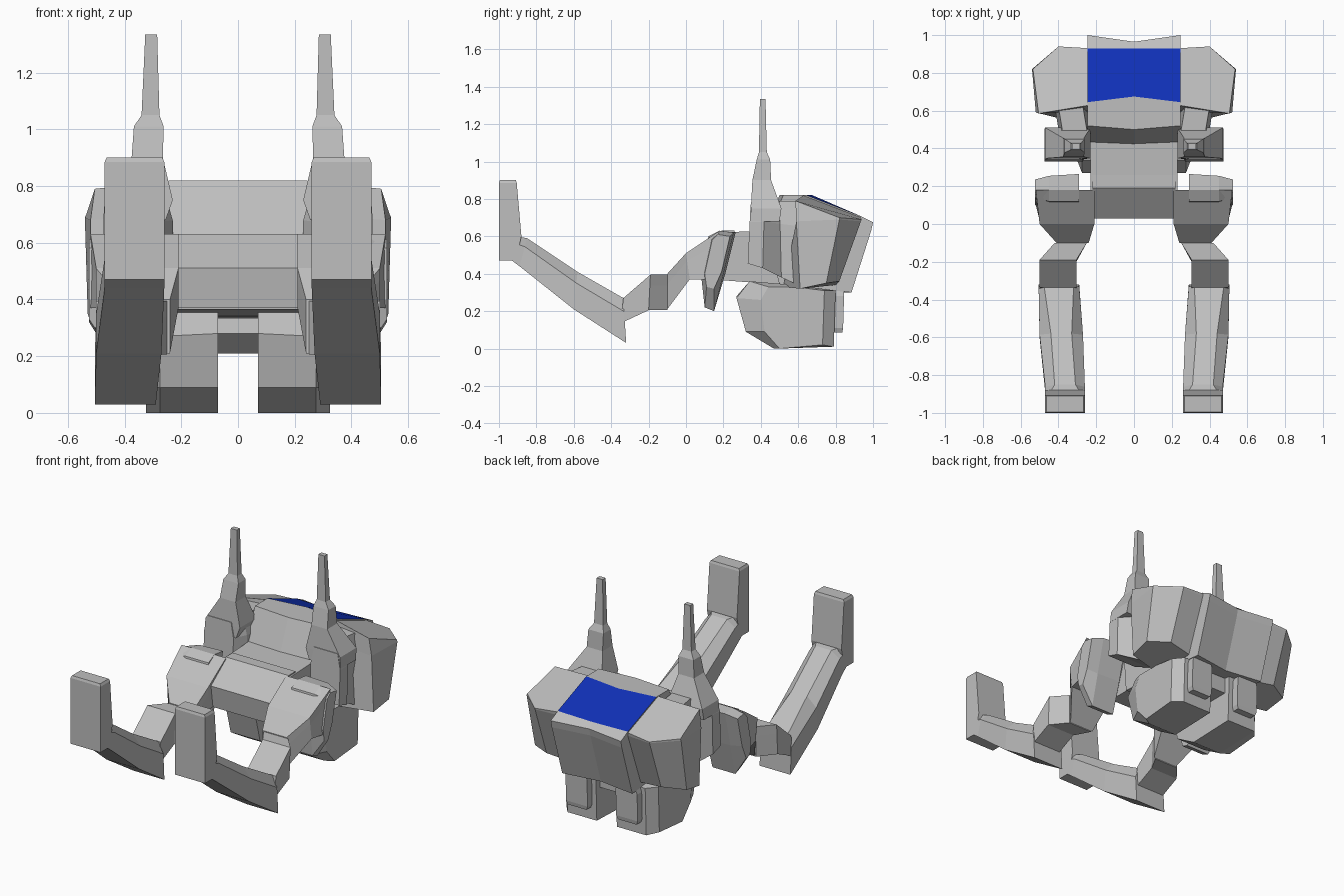
import bpy, bmesh


def material(name, rgb):
    m = bpy.data.materials.new(name)
    m.diffuse_color = (*rgb, 1)
    return m


GREY = material("armour grey", (0.52, 0.52, 0.52))
BLUE = material("deep blue", (0.005, 0.03, 0.47))


def loft(name, rings, mirror=True):
    """Skin a list of equal-length point rings and cap both ends."""
    bm = bmesh.new()
    loops = [[bm.verts.new(p) for p in ring] for ring in rings]
    n = len(loops[0])
    for a, b in zip(loops, loops[1:]):
        for i in range(n):
            j = (i + 1) % n
            bm.faces.new((a[i], a[j], b[j], b[i]))
    bm.faces.new(loops[0])
    bm.faces.new(loops[-1])
    bmesh.ops.recalc_face_normals(bm, faces=bm.faces)
    me = bpy.data.meshes.new(name)
    bm.to_mesh(me)
    bm.free()
    ob = bpy.data.objects.new(name, me)
    bpy.context.collection.objects.link(ob)
    me.materials.append(GREY)
    if mirror:
        ob.modifiers.new("mirror", 'MIRROR').use_mirror_merge = False
    return ob


def stack(name, levels, mirror=True):
    """Rectangular sections stacked upwards: (z, x0, x1, y0, y1)."""
    return loft(name, [[(x0, y0, z), (x1, y0, z), (x1, y1, z), (x0, y1, z)]
                       for z, x0, x1, y0, y1 in levels], mirror)


def limb(name, rows):
    """Six-sided limb: (y_low, z_low, y_top, z_top, x0, x1, top_inset)."""
    rings = []
    for yb, zb, yt, zt, x0, x1, s in rows:
        ym, zm = yb + (yt - yb) * 0.7, zb + (zt - zb) * 0.7
        rings.append([(x0, yb, zb), (x1, yb, zb), (x1, ym, zm),
                      (x1 - s, yt, zt), (x0 + s, yt, zt), (x0, ym, zm)])
    return loft(name, rings)


def across(name, profiles, mirror=False):
    """Side profiles (y, z) placed at given x positions."""
    return loft(name, [[(x, y, z) for y, z in prof] for x, prof in profiles], mirror)


# Feet with a thin bevelled sole
stack("foot", [(0.47, 0.26, 0.47, -1, -0.91), (0.60, 0.26, 0.47, -1, -0.88),
               (0.885, 0.26, 0.47, -1, -0.905), (0.90, 0.267, 0.463, -0.995, -0.91)])

# Shins ending in a knee spike
limb("shin", [(-0.93, 0.47, -0.90, 0.60, 0.26, 0.47, 0.02),
              (-0.89, 0.44, -0.85, 0.59, 0.26, 0.47, 0.05),
              (-0.60, 0.21, -0.58, 0.41, 0.27, 0.50, 0.06),
              (-0.32, 0.03, -0.335, 0.27, 0.29, 0.505, 0.03)])

# Knee joints and thighs
limb("knee", [(-0.35, 0.135, -0.335, 0.27, 0.305, 0.50, 0),
              (-0.20, 0.205, -0.19, 0.395, 0.305, 0.50, 0),
              (-0.10, 0.205, -0.10, 0.395, 0.25, 0.42, 0)])
limb("thigh", [(-0.10, 0.21, -0.10, 0.40, 0.24, 0.41, 0),
               (0.02, 0.37, 0.00, 0.51, 0.21, 0.50, 0),
               (0.10, 0.37, 0.18, 0.63, 0.21, 0.52, 0)])

# Hip bar, waist and hip plates
HIP = [(0.03, 0.51), (0.19, 0.63), (0.26, 0.63), (0.25, 0.37), (0.05, 0.37)]
across("hip_bar", [(-0.22, HIP), (0.22, HIP)])
WAIST = [(0.18, 0.62), (0.45, 0.632), (0.52, 0.60), (0.52, 0.34), (0.20, 0.365)]
across("waist", [(-0.23, WAIST), (0.23, WAIST)])
across("hip_plate", [
    (0.29, [(0.12, 0.60), (0.18, 0.63), (0.265, 0.62), (0.21, 0.40), (0.15, 0.20), (0.10, 0.22), (0.08, 0.40)]),
    (0.45, [(0.12, 0.60), (0.18, 0.63), (0.255, 0.62), (0.20, 0.40), (0.15, 0.20), (0.10, 0.22), (0.08, 0.40)]),
    (0.525, [(0.14, 0.58), (0.17, 0.61), (0.235, 0.60), (0.19, 0.41), (0.15, 0.32), (0.11, 0.33), (0.10, 0.40)])],
    True)

# Chest with a blue panel on its sloping top
SIDE = [(0.43, 0.62), (0.52, 0.82), (0.645, 0.82), (0.93, 0.71),
        (1.0, 0.675), (0.99, 0.63), (0.885, 0.30), (0.50, 0.34)]
MID = [(0.42, 0.62), (0.50, 0.82), (0.675, 0.82), (0.93, 0.705),
       (0.965, 0.675), (0.955, 0.63), (0.85, 0.30), (0.50, 0.34)]
chest = across("chest", [(-0.245, SIDE), (0, MID), (0.245, SIDE)])
chest.data.materials.append(BLUE)
for f in chest.data.polygons:
    if f.normal.z > 0.7 and 0.7 < f.center.y < 0.92:
        f.material_index = 1

# Shoulder armour
loft("shoulder", [
    [(0.23, 0.52, 0.33), (0.52, 0.61, 0.32), (0.53, 0.75, 0.35), (0.40, 0.82, 0.36), (0.23, 0.80, 0.34)],
    [(0.23, 0.60, 0.70), (0.52, 0.59, 0.68), (0.54, 0.82, 0.69), (0.40, 0.935, 0.68), (0.23, 0.93, 0.685)],
    [(0.23, 0.63, 0.82), (0.505, 0.585, 0.79), (0.535, 0.82, 0.70), (0.40, 0.94, 0.69), (0.23, 0.93, 0.705)]])

# Upper arms, narrow where they meet the shoulder
limb("upper_arm", [(0.33, 0.455, 0.345, 0.77, 0.27, 0.475, 0.02),
                   (0.41, 0.43, 0.42, 0.785, 0.23, 0.475, 0.03),
                   (0.51, 0.38, 0.50, 0.79, 0.23, 0.40, 0.02),
                   (0.62, 0.33, 0.62, 0.79, 0.25, 0.42, 0.02)])

# Forearms tapering into long barrels
stack("arm_barrel", [(0.68, 0.255, 0.475, 0.345, 0.50), (0.75, 0.23, 0.47, 0.347, 0.51),
                     (0.90, 0.265, 0.375, 0.355, 0.455), (1.01, 0.262, 0.367, 0.378, 0.45),
                     (1.05, 0.277, 0.34, 0.39, 0.432), (1.335, 0.285, 0.327, 0.395, 0.425)])

# Rear pods below the body, with a bridge and small thruster boxes
across("rear_pod", [
    (0.07, [(0.27, 0.28), (0.34, 0.36), (0.58, 0.34), (0.80, 0.31), (0.79, 0.01), (0.47, 0.0), (0.32, 0.09)]),
    (0.275, [(0.27, 0.27), (0.34, 0.36), (0.58, 0.34), (0.80, 0.31), (0.79, 0.01), (0.47, 0.0), (0.32, 0.09)]),
    (0.325, [(0.40, 0.26), (0.44, 0.33), (0.58, 0.33), (0.74, 0.31), (0.73, 0.02), (0.50, 0.0), (0.42, 0.09)])],
    True)
BRIDGE = [(0.30, 0.28), (0.36, 0.335), (0.76, 0.33), (0.76, 0.21), (0.38, 0.21)]
across("pod_bridge", [(-0.09, BRIDGE), (0.09, BRIDGE)])
stack("thruster_box", [(0.085, 0.11, 0.24, 0.77, 0.835), (0.11, 0.10, 0.25, 0.77, 0.84),
                       (0.28, 0.10, 0.25, 0.77, 0.845), (0.31, 0.11, 0.24, 0.77, 0.845)])
